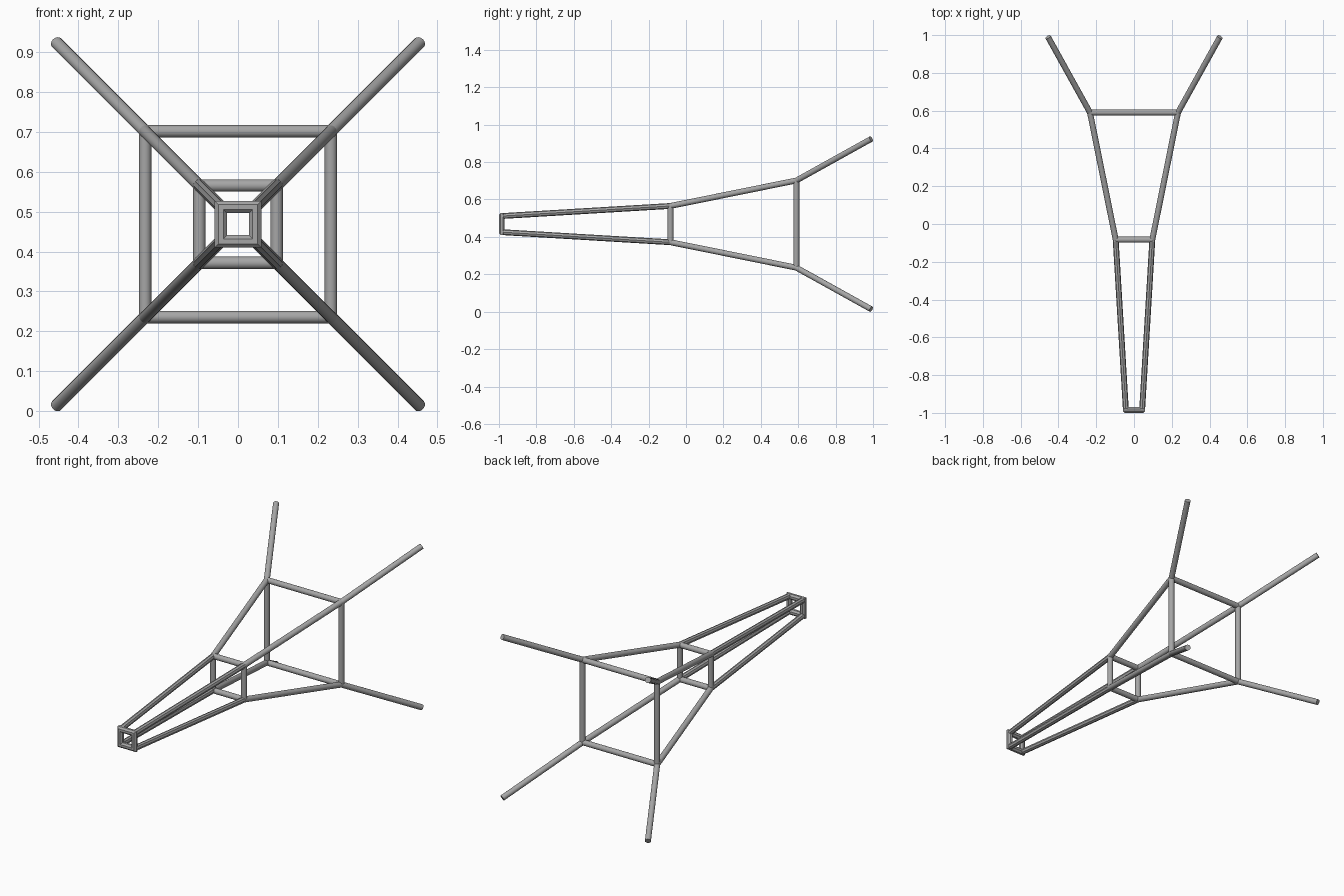
import bpy
from mathutils import Vector

cube = bpy.data.objects.get("Cube")
if cube:
    bpy.data.objects.remove(cube, do_unlink=True)

MID_Z = 0.4685
R = 0.0155

steel = bpy.data.materials.new("grey steel")
steel.use_nodes = True
colour = (0.38, 0.38, 0.38, 1)
steel.diffuse_color = colour
steel.node_tree.nodes["Principled BSDF"].inputs["Base Color"].default_value = colour

CORNERS = [(1, 1), (-1, 1), (-1, -1), (1, -1)]
NAMES = ["upper_left", "upper_right", "lower_right", "lower_left"]
SIDES = ["top", "right", "bottom", "left"]


def station(half, y):
    """Four corner points of a square frame at depth y."""
    return [Vector((sx * half, y, MID_Z + sz * half)) for sx, sz in CORNERS]


def finish(ob, name, smooth):
    ob.name = name
    ob.data.materials.append(steel)
    if smooth:
        bpy.ops.object.shade_smooth_by_angle(angle=0.9)


def rod(name, a, b, sides=20, radius=R, smooth=True):
    d = b - a
    bpy.ops.mesh.primitive_cylinder_add(vertices=sides, radius=radius,
                                        depth=d.length, location=(a + b) / 2)
    ob = bpy.context.object
    ob.rotation_euler = d.to_track_quat('Z', 'Y').to_euler()
    finish(ob, name, smooth)


def joint(name, p):
    bpy.ops.mesh.primitive_uv_sphere_add(segments=16, ring_count=8, radius=R, location=p)
    finish(bpy.context.object, name, True)


def mitred_frame(name, half, y):
    """Square ring with an octagonal section and mitred corners."""
    section = [(R, 0.4), (0.4, 1), (-0.4, 1), (-1, 0.4),
               (-1, -0.4), (-0.4, -1), (0.4, -1), (1, -0.4)]
    section[0] = (1, 0.4)
    n = len(section)
    verts = [(sx * (half + u * R), y + v * R, MID_Z + sz * (half + u * R))
             for sx, sz in CORNERS for u, v in section]
    faces = [(c * n + i, c * n + (i + 1) % n,
              (c + 1) % 4 * n + (i + 1) % n, (c + 1) % 4 * n + i)
             for c in range(4) for i in range(n)]
    mesh = bpy.data.meshes.new(name)
    mesh.from_pydata(verts, [], faces)
    ob = bpy.data.objects.new(name, mesh)
    bpy.context.collection.objects.link(ob)
    finish(ob, name, False)


nose = station(0.043, -0.985)
waist = station(0.097, -0.083)
rear = station(0.233, 0.59)
tips = station(0.455, 0.99)

# Nose frame
mitred_frame("nose_frame", 0.043, -0.985)

# Long rails, flared rails, splayed prongs and their joints
for i, n in enumerate(NAMES):
    rod("nose_rail_" + n, nose[i], waist[i], sides=8, smooth=False)
    rod("middle_rail_" + n, waist[i], rear[i])
    rod("prong_" + n, rear[i], tips[i])
    joint("waist_joint_" + n, waist[i])
    joint("rear_joint_" + n, rear[i])

# Square cross frames
for label, pts in (("waist", waist), ("rear", rear)):
    for i, s in enumerate(SIDES):
        rod(f"{label}_bar_{s}", pts[i], pts[(i + 1) % 4])
